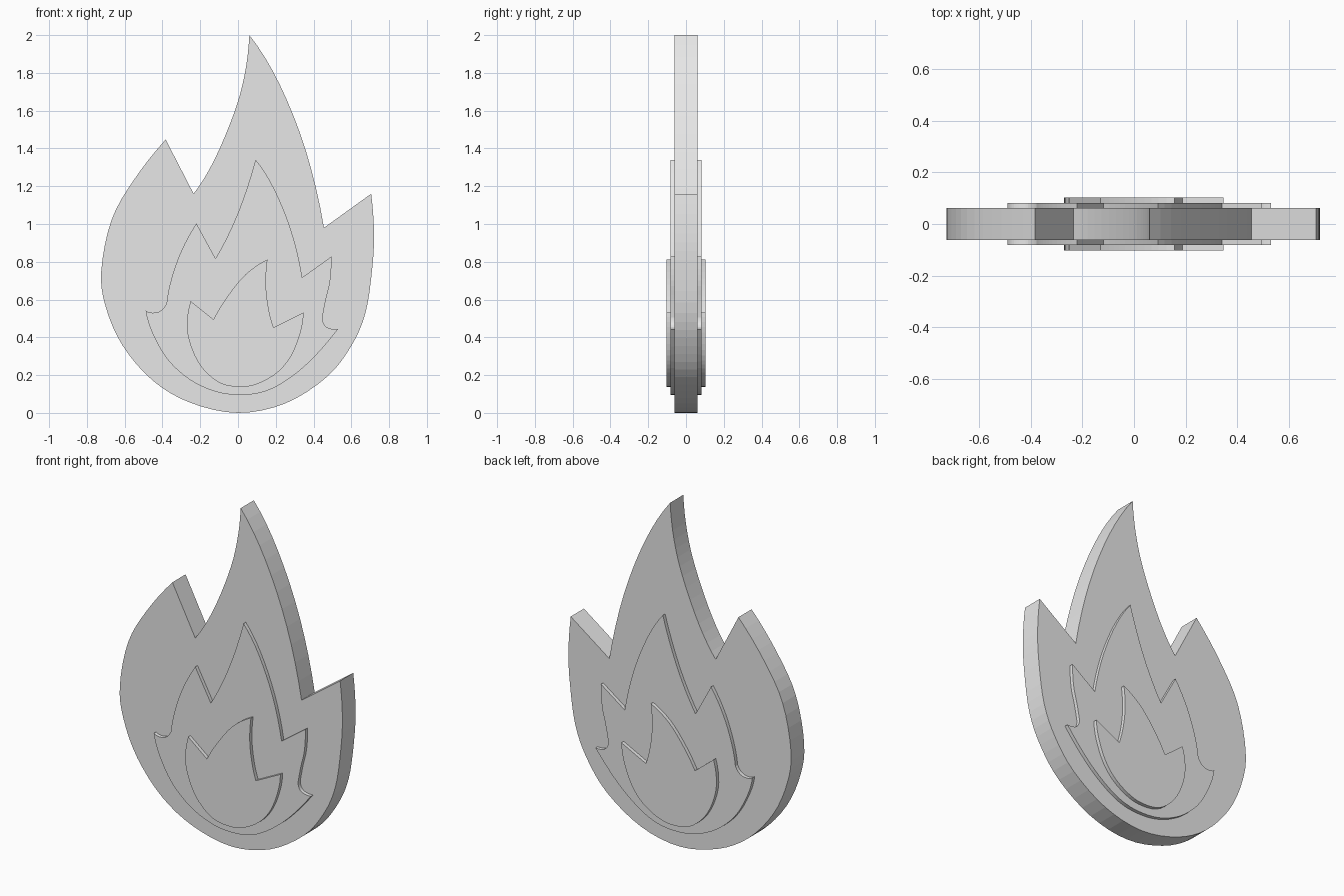
import bpy
import bmesh
from mathutils import Vector

cube = bpy.data.objects.get("Cube")
if cube:
    bpy.data.objects.remove(cube, do_unlink=True)

# One plain grey material for the whole model
grey = bpy.data.materials.new("light_grey")
grey.use_nodes = True
grey.diffuse_color = (0.8, 0.8, 0.8, 1)
grey.node_tree.nodes["Principled BSDF"].inputs["Base Color"].default_value = grey.diffuse_color


def smooth_run(points, steps=4):
    """Sample a smooth curve through the points, leaving out the last one."""
    pts = [Vector(p) for p in points]
    if len(pts) == 2:
        return pts[:1]
    # Extend both ends so that the curve keeps its bend there
    before = 3 * pts[0] - 3 * pts[1] + pts[2]
    after = 3 * pts[-1] - 3 * pts[-2] + pts[-3]
    ext = [before] + pts + [after]
    samples = []
    for a, b, c, d in zip(ext, ext[1:], ext[2:], ext[3:]):
        for i in range(steps):
            t = i / steps
            samples.append(b + 0.5 * t * ((c - a)
                           + t * (2 * a - 5 * b + 4 * c - d)
                           + t * t * (3 * (b - c) + d - a)))
    return samples


def flame_plate(name, runs, half_depth):
    """Extrude a closed outline; each run is a smooth edge between two corners."""
    outline = []
    for run, following in zip(runs, runs[1:] + runs[:1]):
        outline += smooth_run(run + following[:1])
    bm = bmesh.new()
    face = bm.faces.new([bm.verts.new((p.x, -half_depth, max(p.y, 0))) for p in outline])
    extruded = bmesh.ops.extrude_face_region(bm, geom=[face], use_keep_orig=True)
    moved = [g for g in extruded["geom"] if isinstance(g, bmesh.types.BMVert)]
    bmesh.ops.translate(bm, verts=moved, vec=(0, 2 * half_depth, 0))
    bmesh.ops.recalc_face_normals(bm, faces=bm.faces[:])
    mesh = bpy.data.meshes.new(name)
    bm.to_mesh(mesh)
    bm.free()
    mesh.materials.append(grey)
    obj = bpy.data.objects.new(name, mesh)
    bpy.context.scene.collection.objects.link(obj)
    return obj


# Outer flame: tall tongue, right tongue, round belly, left tongue
flame_plate("outer_flame", [
    [(.06, 2), (.22, 1.74), (.36, 1.385)],
    [(.455, .98)],
    [(.705, 1.16), (.72, .95), (.71, .76), (.675, .53), (.6, .355), (.47, .19),
     (.25, .05), (0, 0), (-.25, .053), (-.45, .17), (-.61, .355), (-.7, .56),
     (-.724, .75), (-.67, 1.02), (-.55, 1.235)],
    [(-.383, 1.447)],
    [(-.235, 1.16), (-.125, 1.34), (-.02, 1.59), (.035, 1.79)],
], 0.061)

# Middle flame: three tongues with a small hooked tip on either side
flame_plate("middle_flame", [
    [(.093, 1.34), (.193, 1.183), (.283, .96)],
    [(.34, .717)],
    [(.495, .828), (.488, .7), (.465, .6)],
    [(.447, .505), (.456, .468), (.483, .448)],
    [(.53, .444), (.38, .272), (.24, .161), (.124, .108), (0, .095), (-.124, .114),
     (-.257, .177), (-.373, .283), (-.452, .42)],
    [(-.489, .542), (-.455, .53), (-.41, .54)],
    [(-.378, .58), (-.352, .712), (-.299, .86)],
    [(-.22, 1.003)],
    [(-.119, .817), (-.034, .98), (.034, 1.15)],
], 0.082)

# Inner flame: the smallest, standing out the furthest
flame_plate("inner_flame", [
    [(.156, .812), (.148, .68), (.161, .558)],
    [(.188, .452)],
    [(.347, .532), (.331, .426), (.283, .304), (.209, .214), (.103, .153), (.008, .138),
     (-.093, .157), (-.183, .23), (-.241, .33), (-.27, .452)],
    [(-.251, .592)],
    [(-.13, .495), (-.056, .616), (.04, .733)],
], 0.103)
